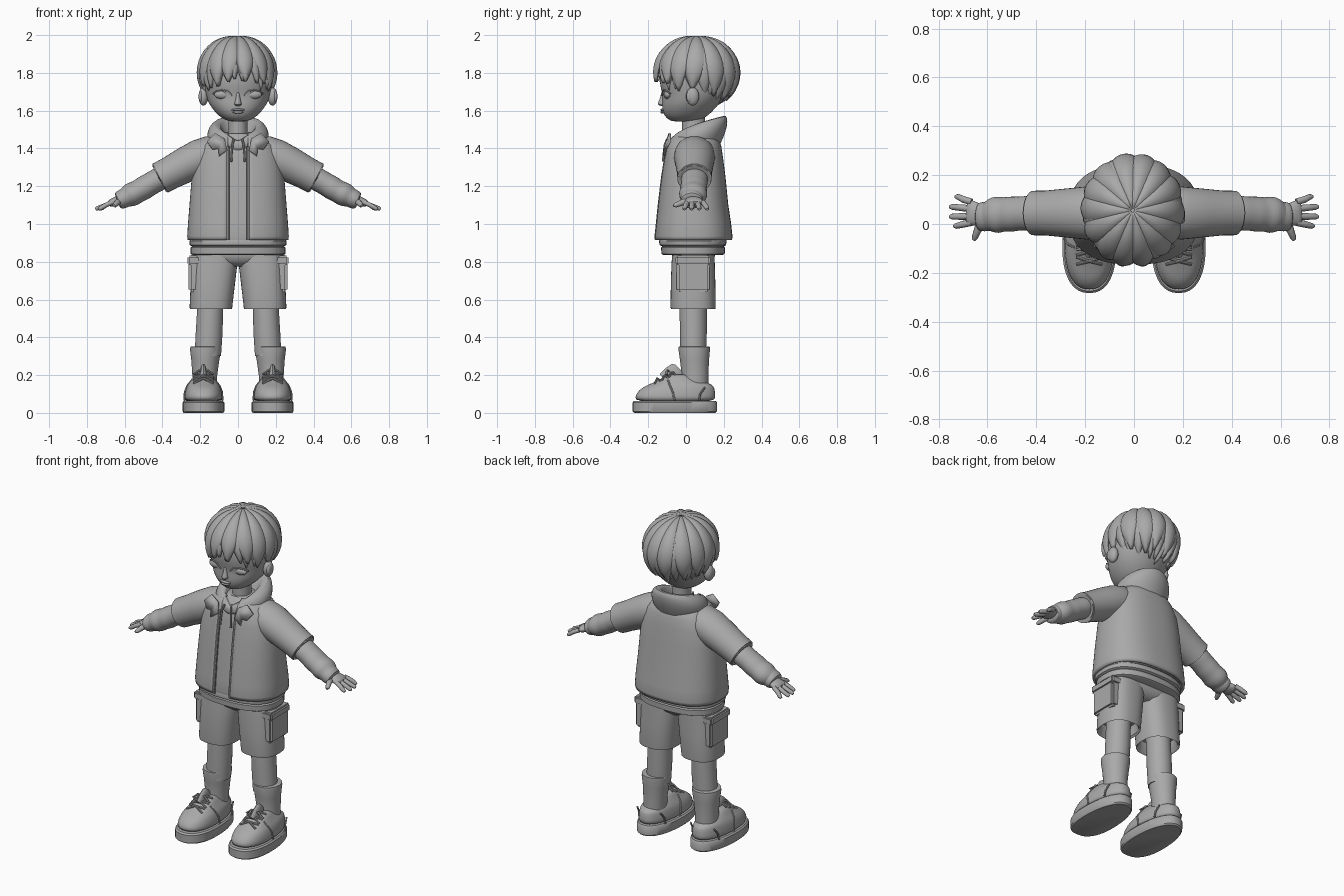
import bpy, bmesh, math
from math import sin, cos, pi, asin, radians
from mathutils import Vector

GREY = bpy.data.materials.new("plain grey")
GREY.diffuse_color = (0.4, 0.4, 0.4, 1)

def finish(name, bm, mirror=False, sub=0, solid=0, angle=40):
    bmesh.ops.recalc_face_normals(bm, faces=bm.faces)
    me = bpy.data.meshes.new(name)
    bm.to_mesh(me)
    bm.free()
    me.materials.append(GREY)
    me.polygons.foreach_set("use_smooth", [True] * len(me.polygons))
    me.set_sharp_from_angle(angle=radians(angle))
    ob = bpy.data.objects.new(name, me)
    bpy.context.collection.objects.link(ob)
    if solid:
        m = ob.modifiers.new("thickness", 'SOLIDIFY')
        m.thickness, m.offset = solid, 0
    if sub:
        ob.modifiers.new("smooth", 'SUBSURF').levels = sub
        ob.modifiers["smooth"].render_levels = sub
    if mirror:
        ob.modifiers.new("mirror", 'MIRROR').use_mirror_merge = False
    return ob

def skin(bm, rings, closed=True, caps=True):
    """Bridge equal-length rings of points."""
    vs = [[bm.verts.new(p) for p in r] for r in rings]
    n = len(vs[0])
    for a, b in zip(vs, vs[1:]):
        for i in range(n if closed else n - 1):
            j = (i + 1) % n
            bm.faces.new((a[i], a[j], b[j], b[i]))
    if caps and closed:
        bm.faces.new(vs[0])
        bm.faces.new(vs[-1])
    return bm

def loft(name, rings, closed=True, caps=True, **kw):
    return finish(name, skin(bmesh.new(), rings, closed, caps), **kw)

def power(v, p):
    return math.copysign(abs(v) ** (2 / p), v)

def ring(z, rx, yf, yb, cx=0, p=2.0, n=40, gap=0, heel=0):
    """Flat oval; gap leaves a front opening of that half width."""
    a0 = asin((gap / rx) ** (p / 2)) if gap else 0
    pts = []
    for i in range(n):
        a = a0 + (2 * pi - 2 * a0) * i / ((n - 1) if gap else n)
        w = 1 + heel * cos(a)
        pts.append((cx + rx * w * power(sin(a), p),
                    (yf + yb) / 2 - (yb - yf) / 2 * power(cos(a), p), z))
    return pts

def tube_rings(path, n=16):
    """path: (x, y, z, radius across, radius along y)."""
    P = [Vector(q[:3]) for q in path]
    out = []
    for i, q in enumerate(path):
        t = (P[min(i + 1, len(P) - 1)] - P[max(i - 1, 0)]).normalized()
        side = Vector((0, 1, 0))
        if abs(t.y) > 0.9:
            side = Vector((0, 0, 1))
        side = (side - t * side.dot(t)).normalized()
        up = t.cross(side)
        out.append([P[i] + side * q[4] * cos(2 * pi * k / n) + up * q[3] * sin(2 * pi * k / n)
                    for k in range(n)])
    return out

def cord(name, points, r, mirror=True, n=8):
    return loft(name, tube_rings([(*p, r, r) for p in points], n), mirror=mirror)

def ball(name, loc, rad, mirror=False):
    bm = bmesh.new()
    bmesh.ops.create_uvsphere(bm, u_segments=24, v_segments=14, radius=1)
    bmesh.ops.scale(bm, vec=rad, verts=bm.verts)
    bmesh.ops.translate(bm, vec=loc, verts=bm.verts)
    return finish(name, bm, mirror)

def block(name, lo, hi, bevel, mirror=True):
    bm = bmesh.new()
    bmesh.ops.create_cube(bm, size=1)
    for v in bm.verts:
        v.co = [l + (h - l) * (c + 0.5) for l, h, c in zip(lo, hi, v.co)]
    bmesh.ops.bevel(bm, geom=bm.edges[:], offset=bevel, segments=2, affect='EDGES')
    return finish(name, bm, mirror)

# Shoes: sole, upper, tongue, seams, laces
F = dict(cx=0.183, p=2.3, heel=0.1)
loft("shoe_sole", [ring(z, w, -f, b, **F) for z, w, f, b in
     [(0, .104, .272, .155), (.008, .11, .283, .164), (.055, .11, .283, .164), (.064, .102, .275, .157)]], mirror=True)
loft("shoe_upper", [ring(z, w, -f, b, **F) for z, w, f, b in
     [(.055, .1, .27, .154), (.085, .1, .27, .156), (.11, .097, .258, .154), (.135, .09, .23, .15), (.148, .083, .2, .14),
      (.165, .072, .165, .1), (.185, .06, .125, .05), (.2, .05, .095, .02), (.205, .03, .08, .0)]], mirror=True, sub=1)
loft("shoe_tongue", tube_rings([(.183, -.11, .17, .02, .045), (.183, -.075, .2, .018, .05), (.183, -.045, .225, .016, .045),
     (.183, -.035, .235, .008, .03)]), mirror=True)
for k in range(3):
    y, z = -.165 + .038 * k, .175 + .018 * k
    for s in (-1, 1):
        cord("shoe_lace", [(.183 - s * .052, y, z - .02), (.183, y + .012, z + .008), (.183 + s * .052, y + .03, z - .005)], .006)
for s in (-1, 1):
    cord("shoe_lace_loop", [(.183, -.085, .215), (.183 + s * .025, -.1, .225), (.183 + s * .05, -.105, .205),
                            (.183 + s * .03, -.1, .2)], .006)
    cord("shoe_side_seam", [(.183 + s * .101, -.06, .065), (.183 + s * .099, -.07, .11), (.183 + s * .085, -.085, .145),
                            (.183 + s * .06, -.095, .175)], .005)
    cord("shoe_heel_seam", [(.183 + s * .092, .07, .065), (.183 + s * .088, .075, .1), (.183 + s * .08, .1, .135)], .005)

# Legs and socks
loft("leg", [ring(z, r, -f, b, cx=c) for z, r, f, b, c in
     [(.3, .07, .03, .105, .16), (.42, .071, .032, .11, .153), (.6, .068, .035, .11, .145), (.7, .07, .03, .11, .14)]], mirror=True)
loft("sock", [ring(z, r, -f, b, cx=c) for z, r, f, b, c in
     [(.1, .065, .03, .12, .178), (.2, .066, .022, .118, .176), (.28, .074, .032, .122, .173), (.335, .082, .04, .127, .172),
      (.35, .081, .039, .126, .171), (.352, .07, .03, .11, .16)]], mirror=True)

# Shorts with cargo pockets
loft("shorts_leg", [ring(z, r, -f, b, cx=c, p=2.5) for z, r, f, b, c in
     [(.62, .095, .06, .13, .14), (.56, .102, .07, .145, .143), (.55, .112, .08, .155, .143), (.565, .113, .082, .157, .143),
      (.7, .118, .08, .155, .132), (.8, .123, .076, .152, .125), (.87, .122, .07, .15, .122)]], mirror=True)
loft("shorts_seat", [ring(z, r, -f, b, p=2.6) for z, r, f, b in
     [(.775, .1, .03, .11), (.8, .2, .062, .14), (.83, .244, .075, .153), (.88, .244, .075, .153)]])
block("cargo_pocket", (.2, -.05, .64), (.262, .125, .80), .012)
block("pocket_flap", (.198, -.056, .782), (.268, .131, .832), .01)

# Hoodie body and ribbed hem
BODY = [(.915, .258, .155, .235), (.935, .26, .157, .237), (1.0, .256, .15, .23), (1.1, .248, .14, .215), (1.25, .236, .122, .2),
        (1.35, .22, .106, .187), (1.41, .192, .096, .178), (1.45, .15, .075, .165), (1.48, .09, .045, .13)]
loft("hoodie_body", [ring(z, r - .014, -f + .014, b - .014, p=2.5) for z, r, f, b in BODY])
loft("hoodie_hem", [ring(z, r, -f, b, p=2.5) for z, r, f, b in
     [(.836, .24, .12, .195), (.842, .251, .13, .205), (.875, .252, .132, .206), (.882, .244, .126, .2), (.888, .256, .14, .212),
      (.91, .258, .143, .215), (.925, .245, .135, .21)]])

# Open jacket with zip edges, sleeves and lapels
loft("jacket", [ring(z, r, -f, b, p=2.5, n=61, gap=.052) for z, r, f, b in BODY], closed=False, solid=.018)
cord("jacket_edge", [(.054, -f - .002, z) for z, r, f, b in BODY[:7]], .008)
loft("sleeve", tube_rings([(.08, .045, 1.39, .07, .085), (.14, .045, 1.375, .094, .105), (.2, .045, 1.35, .1, .108),
     (.28, .045, 1.312, .094, .1), (.36, .045, 1.27, .087, .092), (.413, .045, 1.242, .086, .091),
     (.418, .045, 1.239, .08, .085), (.40, .045, 1.249, .074, .08)], 32), mirror=True)
bm = bmesh.new()
bm.faces.new([bm.verts.new(p) for p in [(.058, -.112, 1.39), (.1, -.117, 1.36), (.105, -.112, 1.4), (.135, -.108, 1.395),
              (.165, -.088, 1.435), (.12, -.085, 1.48), (.07, -.095, 1.45)]])
finish("lapel", bm, mirror=True, solid=.014)

# Draped hood and drawstrings
hood = []
for i in range(40):
    a = 2 * pi * i / 40
    w = sin(a / 2)
    hood.append([(rx * sin(a), (f + b) / 2 - (b - f) / 2 * cos(a), z + dz * w) for rx, f, b, z, dz in
                 [(.15, -.075, .185, 1.375, .055), (.168, -.095, .212, 1.40, .09), (.155, -.092, .222, 1.425, .12),
                  (.125, -.08, .215, 1.44, .138), (.095, -.06, .185, 1.44, .13), (.07, -.035, .12, 1.41, .09),
                  (.06, -.02, .09, 1.38, .05)]])
bm = skin(bmesh.new(), [list(r) for r in zip(*hood)], caps=False)
finish("hood", bm, sub=1)
cord("drawstring", [(.022, -.1, 1.45), (.03, -.112, 1.42), (.034, -.118, 1.37), (.036, -.122, 1.33)], .006)

# Forearm with folds and cuff, palm, fingers
loft("forearm", tube_rings([(.37, .045, 1.262, .06, .07), (.43, .045, 1.232, .063, .073), (.47, .043, 1.208, .06, .068),
     (.50, .04, 1.19, .065, .074), (.53, .04, 1.172, .058, .068), (.56, .038, 1.158, .066, .078), (.585, .035, 1.145, .058, .07),
     (.6, .03, 1.138, .05, .058), (.612, .03, 1.132, .052, .062), (.635, .03, 1.121, .046, .058), (.638, .03, 1.12, .035, .045)], 24),
     mirror=True, sub=1)
loft("palm", tube_rings([(.6, .035, 1.137, .025, .035), (.64, .04, 1.122, .026, .046), (.67, .045, 1.112, .022, .056),
     (.688, .046, 1.106, .015, .05)]), mirror=True, sub=1)
for y0, y1, x1 in [(.09, .112, .732), (.062, .07, .755), (.032, .03, .755), (.006, -.008, .738)]:
    loft("finger", tube_rings([(.665, y0, 1.116, .013, .014), (.7, (y0 + y1) / 2, 1.1, .013, .014), (x1 - .01, y1, 1.083, .012, .012),
         (x1, y1, 1.078, .007, .007)], 10), mirror=True)
loft("thumb", tube_rings([(.625, .01, 1.125, .018, .02), (.64, -.025, 1.112, .016, .016), (.652, -.055, 1.1, .013, .013),
     (.656, -.066, 1.096, .007, .007)], 10), mirror=True)

# Neck and head
loft("neck", [ring(z, r, -.02, .1) for z, r in [(1.36, .06), (1.46, .05), (1.6, .05)]])
loft("head", [ring(z, r, -f, b, p=2.15) for z, r, f, b in
     [(1.542, .03, .06, .04), (1.548, .06, .085, .07), (1.562, .088, .105, .1), (1.59, .12, .123, .135), (1.63, .15, .127, .17),
      (1.66, .163, .124, .19), (1.69, .172, .125, .21), (1.73, .18, .138, .225), (1.8, .185, .142, .235),
      (1.87, .17, .12, .215), (1.93, .125, .07, .165), (1.955, .06, .01, .1)]], sub=1)
ball("ear", (.183, .035, 1.675), (.026, .035, .048), True)
ball("inner_ear", (.197, .02, 1.675), (.012, .018, .03), True)

# Face: eyelids, lash line, nose, lips
ball("eye", (.08, -.096, 1.685), (.046, .022, .024), True)
cord("eyelid_line", [(.03, -.126, 1.68), (.055, -.124, 1.704), (.085, -.117, 1.71), (.115, -.1, 1.702), (.132, -.083, 1.69)], .004)
loft("nose", [ring(z, r, -f, -.1, n=16) for z, r, f in
     [(1.71, .008, .128), (1.67, .011, .136), (1.643, .018, .149), (1.633, .02, .15), (1.624, .014, .138)]], sub=1)
ball("upper_lip", (0, -.124, 1.604), (.036, .012, .007))
ball("lower_lip", (0, -.123, 1.592), (.028, .013, .008))

# Hair: two layers of bulging pointed locks around the crown
def locks(name, count, offset, scale, drop, width, solid):
    bm = bmesh.new()
    for k in range(count):
        a = 2 * pi * (k + offset) / count
        back = abs((a + pi) % (2 * pi) - pi) / pi
        z_end = 1.765 - .1 * min(1, back * 1.3) - drop * min(1, back * 2) + .012 * sin(k * 2.4)
        end = asin(max(-.93, (z_end - 1.8) / .2))
        rows = []
        for i in range(15):
            t = i / 14
            phi = radians(88) + (end - radians(88)) * t
            taper = 1 - .97 * max(0, (t - .6) / .4) ** 1.6
            row = []
            for j in range(9):
                u = j / 4 - 1
                th = a + u * width * pi / count * taper + .12 * sin(k * 1.7) * t * t
                s = scale * (.955 + .06 * (1 - u * u) * min(1, t * 3 + .2))
                row.append((-.005 + .205 * s * cos(phi) * sin(th), .056 - .226 * s * cos(phi) * cos(th),
                            1.8 + .197 * s * sin(phi)))
            rows.append(row)
        skin(bm, rows, closed=False)
    finish(name, bm, solid=solid)

locks("hair_outer_locks", 14, .5, 1.0, 0, 1.12, .012)
locks("hair_under_locks", 20, .5, .965, .03, 1.2, .01)
